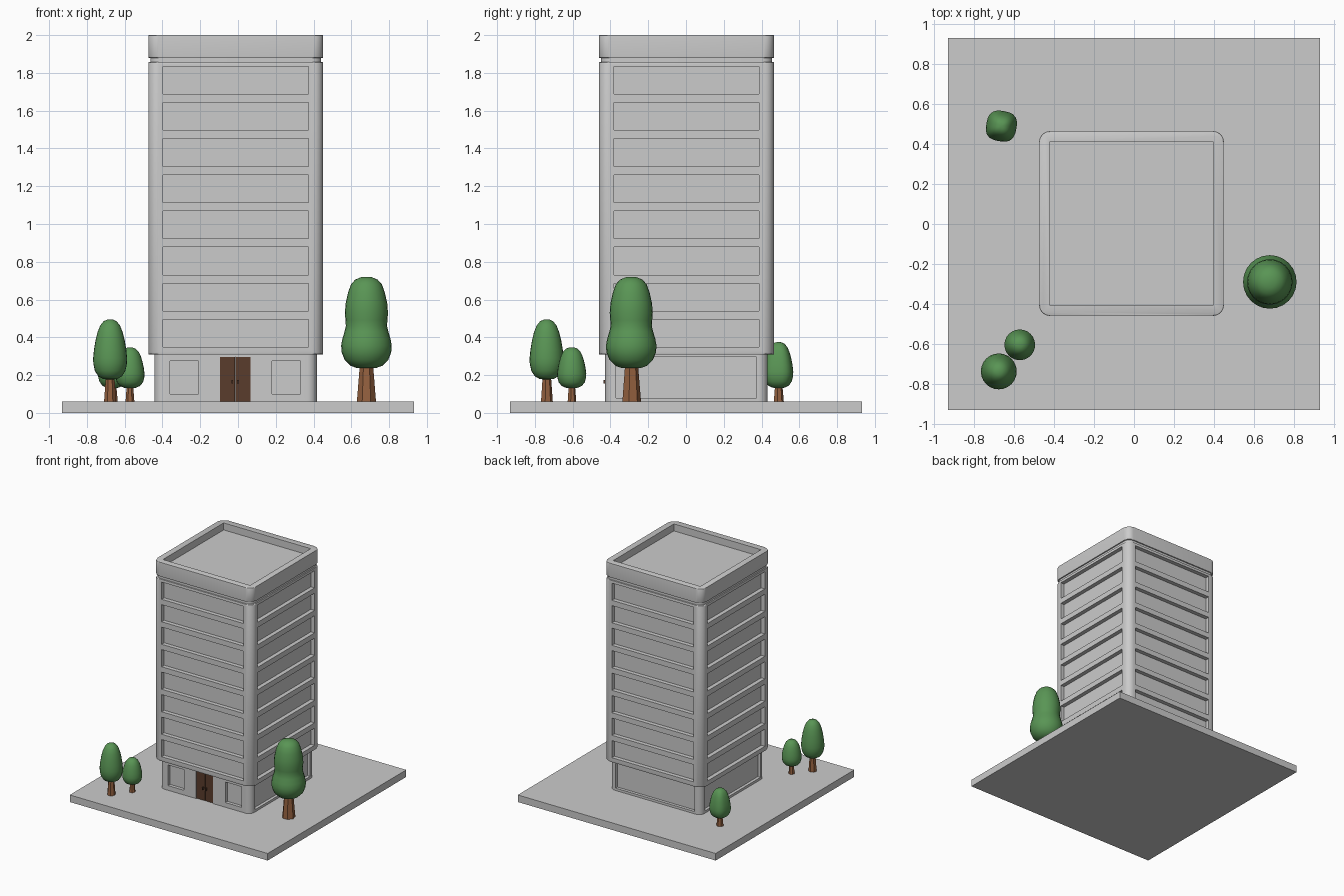
import bpy, bmesh, math
from mathutils import Matrix

if "Cube" in bpy.data.objects:
    bpy.data.objects.remove(bpy.data.objects["Cube"])

CX, CY = -0.0125, 0.0025      # tower centre


def material(name, rgb):
    m = bpy.data.materials.new(name)
    m.diffuse_color = (*rgb, 1)
    m.use_nodes = True
    m.node_tree.nodes["Principled BSDF"].inputs["Base Color"].default_value = m.diffuse_color
    return m


GREEN = material("foliage_green", (0.10, 0.30, 0.09))
BARK = material("bark_brown", (0.30, 0.12, 0.05))
WOOD = material("door_brown", (0.10, 0.045, 0.025))


def finish(name, bm, mat=None, angle=35):
    bmesh.ops.recalc_face_normals(bm, faces=bm.faces)
    me = bpy.data.meshes.new(name)
    bm.to_mesh(me)
    bm.free()
    ob = bpy.data.objects.new(name, me)
    bpy.context.collection.objects.link(ob)
    if mat:
        me.materials.append(mat)
    smooth(ob, angle)
    return ob


def select(ob):
    bpy.ops.object.select_all(action='DESELECT')
    ob.select_set(True)
    bpy.context.view_layer.objects.active = ob


def smooth(ob, angle=35):
    select(ob)
    bpy.ops.object.shade_smooth_by_angle(angle=math.radians(angle))


def add_box(bm, x0, x1, y0, y1, z0, z1):
    mat = Matrix.Translation(((x0 + x1) / 2, (y0 + y1) / 2, (z0 + z1) / 2)) \
        @ Matrix.Diagonal((x1 - x0, y1 - y0, z1 - z0, 1))
    bmesh.ops.create_cube(bm, size=1, matrix=mat)


def box(name, *dims, mat=None):
    bm = bmesh.new()
    add_box(bm, *dims)
    return finish(name, bm, mat)


def rounded_prism(name, half, radius, z0, z1, bevel=0.0):
    bm = bmesh.new()
    pts = []
    for k, (sx, sy) in enumerate(((1, 1), (-1, 1), (-1, -1), (1, -1))):
        for i in range(9):
            a = math.pi / 2 * (k + i / 8)
            pts.append((CX + sx * (half - radius) + radius * math.cos(a),
                        CY + sy * (half - radius) + radius * math.sin(a)))
    lo = [bm.verts.new((x, y, z0)) for x, y in pts]
    hi = [bm.verts.new((x, y, z1)) for x, y in pts]
    bm.faces.new(lo[::-1])
    bm.faces.new(hi)
    n = len(pts)
    for i in range(n):
        j = (i + 1) % n
        bm.faces.new((lo[i], lo[j], hi[j], hi[i]))
    if bevel:
        rim = [e for e in bm.edges if abs(e.verts[0].co.z - e.verts[1].co.z) < 1e-6]
        bmesh.ops.bevel(bm, geom=rim, offset=bevel, segments=2, profile=0.5, affect='EDGES')
    return finish(name, bm)


def cut(ob, bm):
    cutter = finish("cutter", bm)
    cutter.hide_render = True
    mod = ob.modifiers.new("cut", 'BOOLEAN')
    mod.operation = 'DIFFERENCE'
    mod.solver = 'EXACT'
    mod.object = cutter
    # the boolean runs first, before smoothing
    select(ob)
    bpy.ops.object.modifier_move_to_index(modifier="cut", index=0)
    bpy.ops.object.modifier_apply(modifier="cut")
    bpy.data.objects.remove(cutter)
    smooth(ob)


def side_recess(bm, side, face, halfw, depth, z0, z1):
    # recess in one side: 0 front, 1 right, 2 back, 3 left
    out = face + 0.05
    inn = face - depth
    add_box(bm, *{
        0: (CX - halfw, CX + halfw, CY - out, CY - inn),
        1: (CX + inn, CX + out, CY - halfw, CY + halfw),
        2: (CX - halfw, CX + halfw, CY + inn, CY + out),
        3: (CX - out, CX - inn, CY - halfw, CY + halfw)}[side], z0, z1)


# ground slab
box("ground_slab", -0.932, 0.932, -0.932, 0.932, 0, 0.06)

# tower body with eight window bands on each side
tower = rounded_prism("tower_body", 0.4625, 0.055, 0.31, 1.857, 0.01)
bm = bmesh.new()
for level in range(8):
    z = 0.348 + 0.1915 * level
    for side in range(4):
        side_recess(bm, side, 0.4625, 0.385, 0.035, z, z + 0.146)
cut(tower, bm)

# groove and hollow parapet
rounded_prism("roof_groove", 0.452, 0.05, 1.85, 1.885)
parapet = rounded_prism("roof_parapet", 0.4625, 0.055, 1.88, 2.0, 0.006)
bm = bmesh.new()
add_box(bm, CX - 0.41, CX + 0.41, CY - 0.408, CY + 0.408, 1.94, 2.1)
cut(parapet, bm)

# ground floor: long panels on three sides, windows and doorway in front
lobby = rounded_prism("ground_floor", 0.43, 0.05, 0.055, 0.315)
bm = bmesh.new()
for side in (1, 2, 3):
    side_recess(bm, side, 0.43, 0.372, 0.025, 0.08, 0.295)
for x in (-0.285, 0.255):
    add_box(bm, x - 0.075, x + 0.075, -0.50, -0.40, 0.10, 0.275)
add_box(bm, -0.095, 0.065, -0.50, -0.405, 0.04, 0.295)
cut(lobby, bm)

# double door with handles
for side, x0, x1, hx in (("left", -0.095, -0.0165, -0.03), ("right", -0.0135, 0.065, 0.0)):
    box(side + "_door", x0, x1, -0.42, -0.404, 0.06, 0.295, mat=WOOD)
    box(side + "_door_handle", hx - 0.004, hx + 0.004, -0.438, -0.418, 0.155, 0.175, mat=WOOD)


def tree(name, x, y, profile, trunk_r, trunk_top, boxy=0.0, turn=0.0):
    # tapered trunk
    bm = bmesh.new()
    h = trunk_top - 0.058
    bmesh.ops.create_cone(bm, cap_ends=True, segments=7, radius1=trunk_r, radius2=trunk_r * 0.62,
                          depth=h, matrix=Matrix.Translation((x, y, 0.058 + h / 2)))
    finish(name + "_trunk", bm, BARK, 30)
    # turned crown
    bm = bmesh.new()
    n = 24
    rings = []
    for r, z in profile[1:-1]:
        ring = []
        for i in range(n):
            a = 2 * math.pi * i / n
            q = r * (1 + boxy * math.cos(4 * (a - turn)))
            ring.append(bm.verts.new((x + q * math.cos(a), y + q * math.sin(a), z)))
        rings.append(ring)
    bottom = bm.verts.new((x, y, profile[0][1]))
    top = bm.verts.new((x, y, profile[-1][1]))
    for i in range(n):
        j = (i + 1) % n
        bm.faces.new((bottom, rings[0][j], rings[0][i]))
        bm.faces.new((top, rings[-1][i], rings[-1][j]))
        for a, b in zip(rings, rings[1:]):
            bm.faces.new((a[i], a[j], b[j], b[i]))
    finish(name + "_crown", bm, GREEN, 80)


def egg(r, z0, z1):
    shape = ((0, 0), (.42, .015), (.70, .06), (.90, .15), (.99, .27), (1, .36), (.95, .50),
             (.86, .65), (.74, .79), (.58, .90), (.38, .97), (.18, .995), (0, 1))
    return [(r * a, z0 + (z1 - z0) * b) for a, b in shape]


# two-lobed large tree and three small ones
large = [(0, .235), (.05, .237), (.085, .25), (.115, .28), (.131, .32), (.134, .355), (.128, .39),
         (.116, .43), (.109, .46), (.111, .49), (.114, .53), (.110, .58), (.098, .635),
         (.082, .68), (.06, .705), (.03, .718), (0, .72)]
tree("large_tree", 0.68, -0.29, large, 0.052, 0.30)
tree("front_tree", -0.677, -0.738, egg(0.09, 0.175, 0.495), 0.033, 0.23)
tree("small_tree", -0.572, -0.605, egg(0.077, 0.13, 0.347), 0.024, 0.18)
tree("back_tree", -0.664, 0.49, egg(0.08, 0.13, 0.375), 0.028, 0.18, 0.05, math.radians(35))
